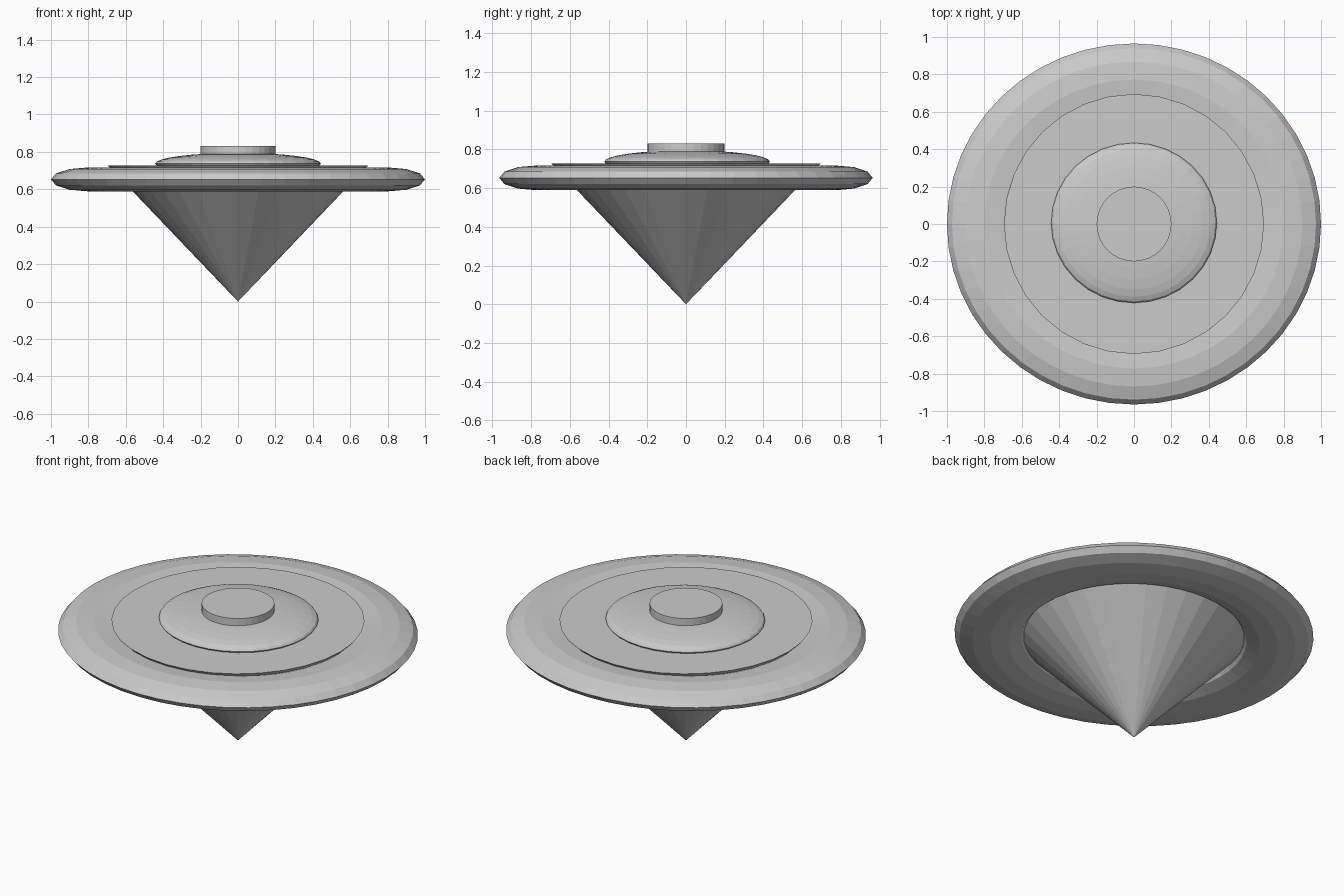
import bpy

if "Cube" in bpy.data.objects:
    bpy.data.objects.remove(bpy.data.objects["Cube"])


def finish(name, scale=(1, 1, 1)):
    ob = bpy.context.object
    ob.name = name
    ob.scale = scale
    return ob


# Pointed body, tip down, flat disc on top
TOP = 0.727
bpy.ops.mesh.primitive_cone_add(vertices=32, radius1=0, radius2=0.695, depth=TOP,
                                location=(0, 0, TOP / 2))
finish("cone_body")

# Flattened ring around the body
bpy.ops.mesh.primitive_torus_add(major_segments=48, minor_segments=12,
                                 major_radius=0.8, minor_radius=0.2,
                                 location=(0, 0, 0.653))
finish("outer_ring", (1, 0.965, 0.32))

# Shallow dome resting on the disc
bpy.ops.mesh.primitive_uv_sphere_add(segments=32, ring_count=16, radius=1,
                                     location=(0, 0.006, 0.737))
finish("dome", (0.443, 0.428, 0.058))

# Short round cap
bpy.ops.mesh.primitive_cylinder_add(vertices=32, radius=0.2, depth=0.055,
                                    location=(0, 0, 0.804))
finish("top_cap")
